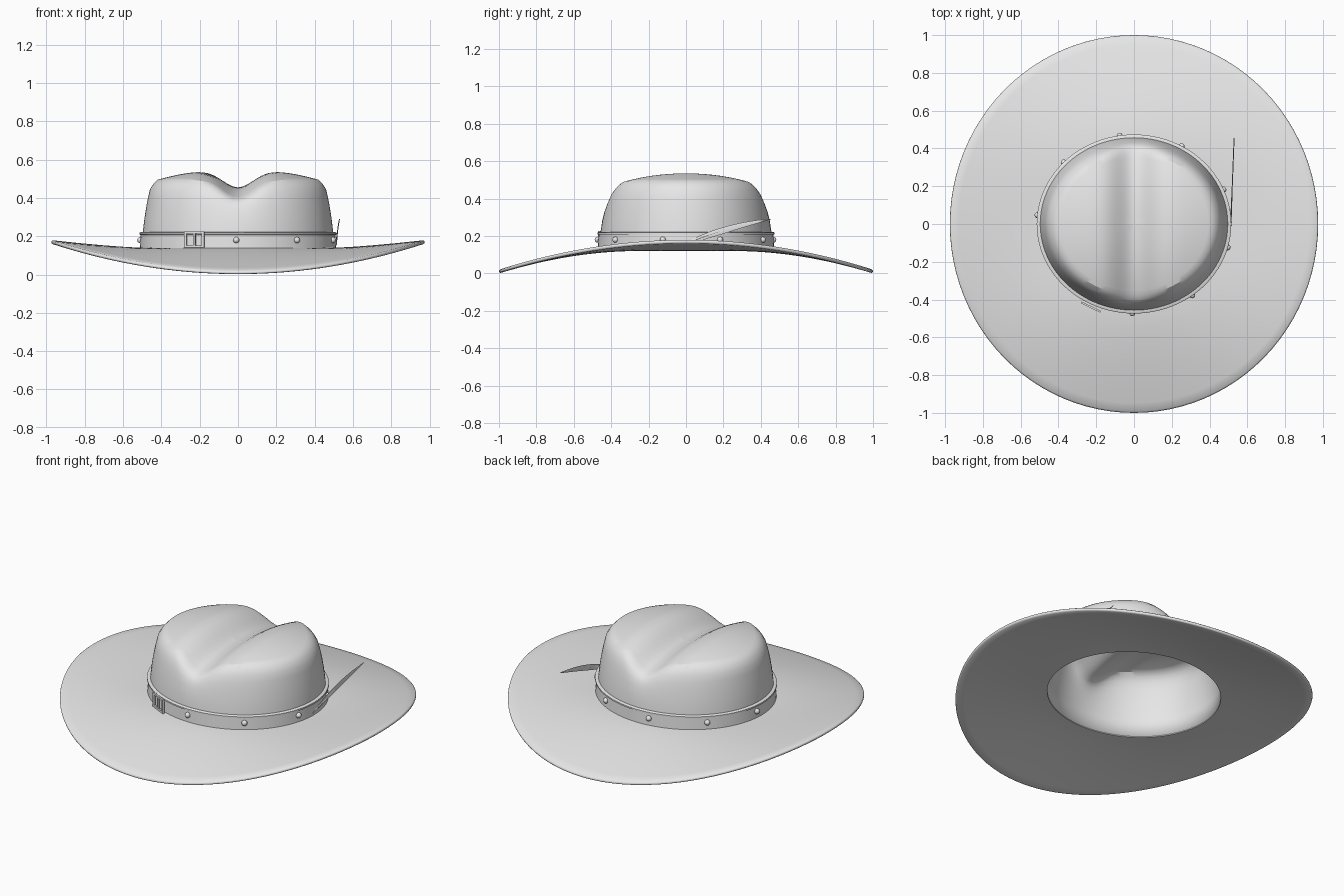
import bpy, bmesh, math
from math import sin, cos, pi, radians, exp
from mathutils import Vector

if "Cube" in bpy.data.objects:
    bpy.data.objects.remove(bpy.data.objects["Cube"])

N = 96
grey = bpy.data.materials.new("plain_grey")
grey.diffuse_color = (0.8, 0.8, 0.8, 1)
grey.use_nodes = True
grey.node_tree.nodes["Principled BSDF"].inputs["Base Color"].default_value = grey.diffuse_color


def finish(name, bm, angle=35):
    bmesh.ops.recalc_face_normals(bm, faces=bm.faces)
    me = bpy.data.meshes.new(name)
    bm.to_mesh(me)
    bm.free()
    me.materials.append(grey)
    ob = bpy.data.objects.new(name, me)
    bpy.context.collection.objects.link(ob)
    bpy.ops.object.select_all(action='DESELECT')
    ob.select_set(True)
    bpy.context.view_layer.objects.active = ob
    bpy.ops.object.shade_smooth_by_angle(angle=radians(angle))
    return ob


def loft(bm, rings, closed=False):
    """Skin rings of points, each ring closed on itself."""
    loops = [[bm.verts.new(p) for p in ring] for ring in rings]
    pairs = list(zip(loops, loops[1:]))
    if closed:
        pairs.append((loops[-1], loops[0]))
    for a, b in pairs:
        n = len(a)
        for i in range(n):
            j = (i + 1) % n
            bm.faces.new((a[i], a[j], b[j], b[i]))
    return loops


def ellipse(rx, ry, z):
    return [Vector((rx * cos(2 * pi * i / N), ry * sin(2 * pi * i / N), z)) for i in range(N)]


# brim: saddle-shaped sheet, sides up, front and back down
def brim_ring(s, dz):
    ring = []
    for p in ellipse(0.495 + 0.48 * s, 0.455 + 0.545 * s, 0):
        c2 = (p.x / (0.495 + 0.48 * s)) ** 2
        edge = 0.01 + 0.16 * c2
        p.z = 0.13 + (edge - 0.13) * s ** 1.35 + dz
        ring.append(p)
    return ring


STEPS = 12
rings = [brim_ring(0.985 * k / STEPS, 0.01) for k in range(STEPS + 1)]
rings += [brim_ring(0.996, 0.006), brim_ring(1, 0), brim_ring(0.996, -0.006)]
rings += [brim_ring(0.985 * k / STEPS, -0.01) for k in range(STEPS, -1, -1)]
bm = bmesh.new()
loft(bm, rings, closed=True)
finish("brim", bm, 50)

# crown: tapered wall, domed top, lengthwise valley pinched into both ends
def dent(p, w):
    p.z -= 0.095 * w * exp(-(p.x / 0.115) ** 2)
    return p


wall = [(0.503, 0.463, 0.125, 0), (0.497, 0.457, 0.22, 0), (0.489, 0.448, 0.29, 0.1),
        (0.478, 0.436, 0.36, 0.32), (0.469, 0.425, 0.405, 0.5), (0.46, 0.412, 0.445, 0.7),
        (0.443, 0.397, 0.472, 0.87), (0.42, 0.375, 0.495, 1)]
rings = [[dent(p, w) for p in ellipse(rx, ry, z)] for rx, ry, z, w in wall]
for k in range(15, 0, -1):
    r = k / 16
    rings.append([dent(p, 1) for p in ellipse(0.42 * r, 0.375 * r, 0.495 + 0.055 * (1 - r ** 2.2))])
bm = bmesh.new()
loops = loft(bm, rings)
tip = bm.verts.new((0, 0, 0.455))
for i in range(N):
    bm.faces.new((loops[-1][i], loops[-1][(i + 1) % N], tip))
crown = finish("crown", bm, 30)
shell = crown.modifiers.new("thickness", 'SOLIDIFY')
shell.thickness = 0.008
shell.offset = -1

# hat band with a thin raised lip along its top
bm = bmesh.new()
loft(bm, [ellipse(0.495, 0.455, 0.135), ellipse(0.513, 0.472, 0.135), ellipse(0.509, 0.468, 0.207),
          ellipse(0.515, 0.474, 0.209), ellipse(0.515, 0.474, 0.218), ellipse(0.508, 0.467, 0.222),
          ellipse(0.493, 0.453, 0.222)], closed=True)
finish("hat_band", bm)

# studs around the band, leaving a gap for the buckle
bm = bmesh.new()
for k in range(8):
    t = radians(-91 + 37.9 * k)
    ret = bmesh.ops.create_uvsphere(bm, u_segments=16, v_segments=10, radius=0.016)
    bmesh.ops.translate(bm, verts=ret["verts"], vec=(0.513 * cos(t), 0.472 * sin(t), 0.18))
finish("studs", bm, 60)

# buckle: rectangular frame with a centre prong
bm = bmesh.new()
bars = [(-0.051, 0, 0.014, 0.085), (0.051, 0, 0.014, 0.085), (0, 0.037, 0.116, 0.011),
        (0, -0.037, 0.116, 0.011), (0, 0, 0.012, 0.07)]
for x, z, w, h in bars:
    ret = bmesh.ops.create_cube(bm, size=1)
    for v in ret["verts"]:
        v.co = Vector((v.co.x * w + x, v.co.y * 0.01, v.co.z * h + z))
buckle = finish("buckle", bm)
buckle.location = (-0.228, -0.44, 0.183)
buckle.rotation_euler.z = radians(-26)

# feather: slim curved blade with a quill, tucked in the right of the band
M = 20
bm = bmesh.new()
rings, quill = [], []
for k in range(M + 1):
    t = k / M
    c = Vector((0.512 + 0.018 * t, -0.01 + 0.465 * t, 0.155 + 0.19 * t - 0.055 * t * t))
    w = 0.001 + 0.016 * sin(pi * t ** 0.8) ** 0.8 if 0 < t < 1 else 0.001
    side = Vector((0, -0.3, 1)).normalized() * w
    out = Vector((0.0025, 0, 0))
    rings.append([c + side, c + out, c - side, c - out])
    q = 0.004 * (1 - 0.8 * t)
    quill.append([c + Vector((q * cos(a * pi / 3), 0, q * sin(a * pi / 3))) for a in range(6)])
for path in (rings, quill):
    loops = loft(bm, path)
    bm.faces.new(loops[0])
    bm.faces.new(loops[-1])
finish("feather", bm)
